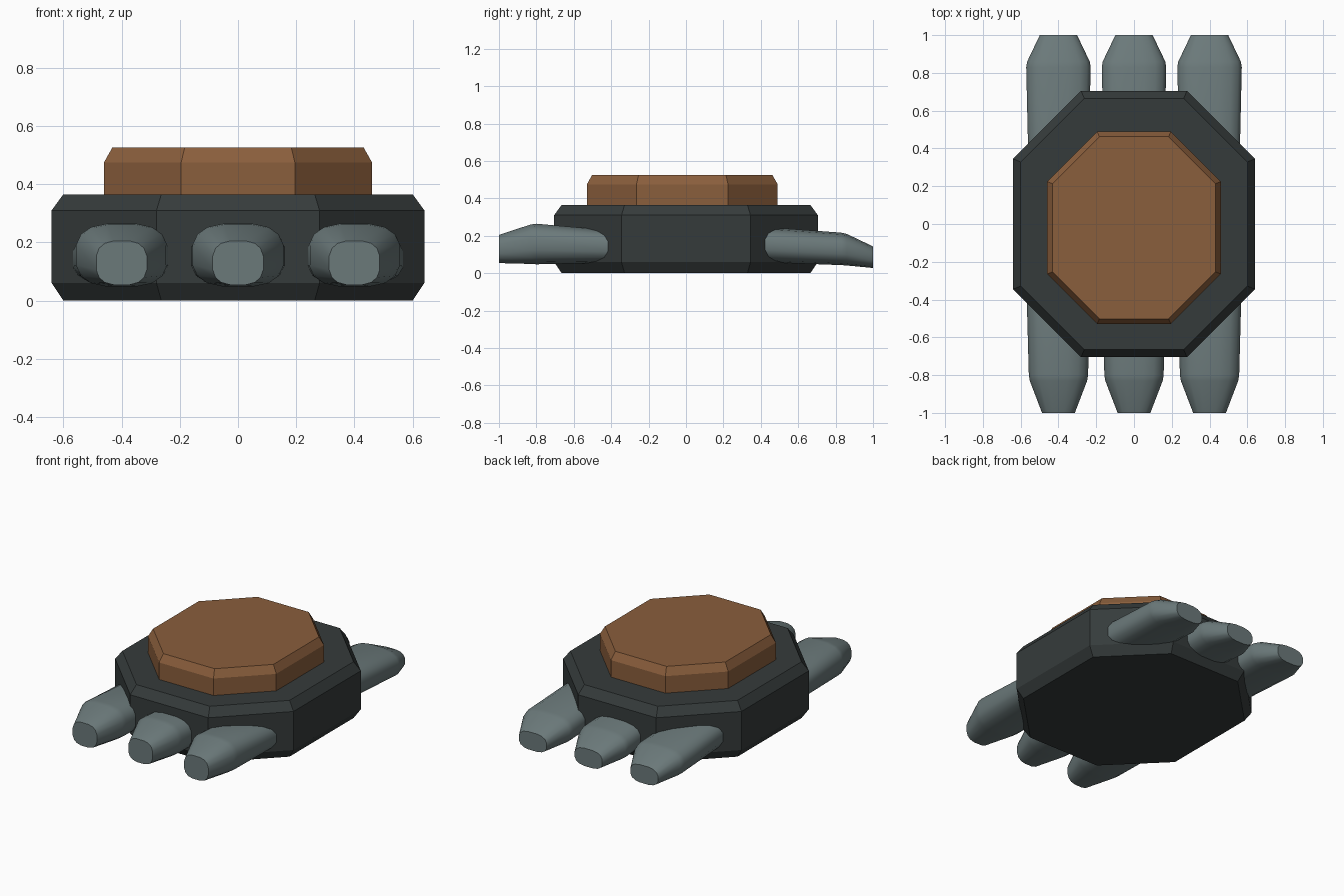
import bpy, bmesh, math

cube = bpy.data.objects.get("Cube")
if cube:
    bpy.data.objects.remove(cube, do_unlink=True)


def material(name, colour):
    mat = bpy.data.materials.new(name)
    mat.use_nodes = True
    mat.diffuse_color = (*colour, 1)
    bsdf = next(n for n in mat.node_tree.nodes if n.type == 'BSDF_PRINCIPLED')
    bsdf.inputs["Base Color"].default_value = (*colour, 1)
    return mat


charcoal = material("charcoal", (0.036, 0.044, 0.044))
brown = material("brown", (0.255, 0.112, 0.045))
grey = material("blue grey", (0.147, 0.192, 0.195))


def loft(name, rings, mat, smooth=False):
    """Skin a stack of equal-length rings and cap both ends."""
    bm = bmesh.new()
    loops = [[bm.verts.new(p) for p in ring] for ring in rings]
    n = len(loops[0])
    for a, b in zip(loops, loops[1:]):
        for i in range(n):
            j = (i + 1) % n
            bm.faces.new((a[i], a[j], b[j], b[i]))
    bm.faces.new(loops[0][::-1])
    bm.faces.new(loops[-1])
    bmesh.ops.recalc_face_normals(bm, faces=bm.faces)
    mesh = bpy.data.meshes.new(name)
    bm.to_mesh(mesh)
    bm.free()
    mesh.materials.append(mat)
    obj = bpy.data.objects.new(name, mesh)
    bpy.context.collection.objects.link(obj)
    if smooth:
        bpy.ops.object.select_all(action='DESELECT')
        obj.select_set(True)
        bpy.context.view_layer.objects.active = obj
        bpy.ops.object.shade_smooth_by_angle(angle=math.radians(40))
    return obj


def octagon(hx, hy, cut, inset, z, cy=0):
    """Rectangle with 45 degree cut corners, moved inward evenly by inset."""
    k = inset * math.tan(math.pi / 8)
    x, y = hx - inset, hy - inset
    a, b = hx - cut - k, hy - cut - k
    pts = [(x, -b), (x, b), (a, y), (-a, y), (-x, b), (-x, -b), (-a, -y), (a, -y)]
    return [(px, py + cy, z) for px, py in pts]


def rounded_section(cx, y, half_width, bottom, top, sides=16, power=2.8):
    """Upright rounded rectangle facing along y."""
    cz, hz = (top + bottom) / 2, (top - bottom) / 2
    pts = []
    for i in range(sides):
        t = math.tau * (i + 0.5) / sides
        c, s = math.cos(t), math.sin(t)
        pts.append((cx + half_width * math.copysign(abs(c) ** (2 / power), c), y,
                    cz + hz * math.copysign(abs(s) ** (2 / power), s)))
    return pts


# Palm block with bevelled top and bottom rims
loft("body", [octagon(0.64, 0.705, 0.36, i, z) for i, z in
              ((0.04, 0), (0, 0.06), (0, 0.31), (0.04, 0.365))], charcoal)

# Raised plate on top
loft("top_plate", [octagon(0.46, 0.51, 0.265, i, z, -0.02) for i, z in
                   ((0, 0.35), (0, 0.475), (0.028, 0.525))], brown)

# Tapered digits: y, half width, bottom, top
front_shape = ((-0.40, 0.17, 0.055, 0.23), (-0.80, 0.159, 0.046, 0.266),
               (-0.83, 0.154, 0.048, 0.262), (-1.0, 0.088, 0.053, 0.206))
back_shape = ((0.40, 0.163, 0.058, 0.25), (0.83, 0.173, 0.042, 0.218),
              (0.86, 0.168, 0.04, 0.211), (1.0, 0.1, 0.027, 0.144))
for side, cx in (("right", -0.4), ("middle", 0), ("left", 0.4)):
    for end, shape in (("front", front_shape), ("back", back_shape)):
        loft(f"{end}_{side}_digit",
             [rounded_section(cx, *section) for section in shape], grey, True)
